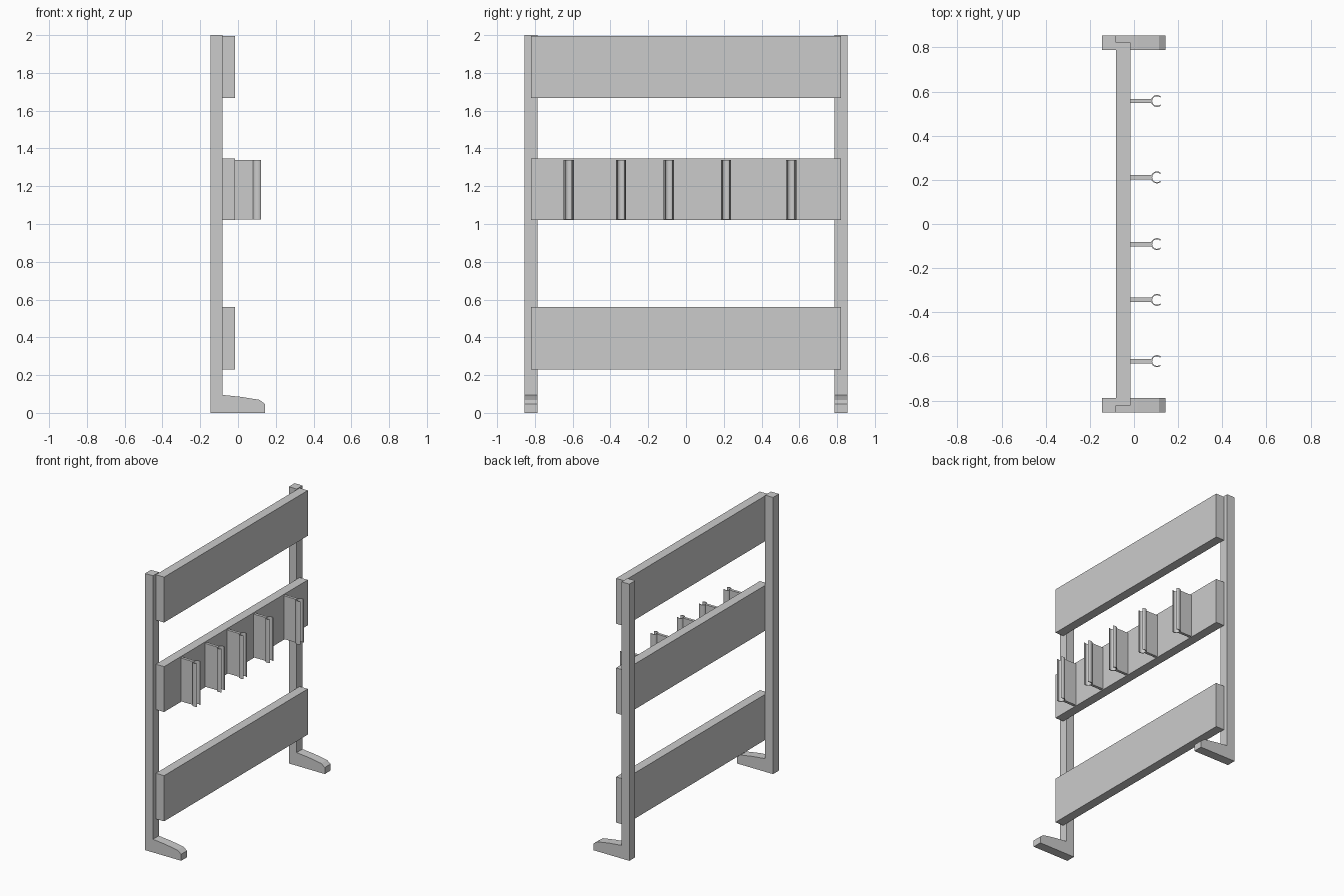
import bpy, bmesh, math
from mathutils import Vector

if "Cube" in bpy.data.objects:
    bpy.data.objects.remove(bpy.data.objects["Cube"])


def extrude(name, points, depth):
    """Solid prism from a closed 3D outline pushed along depth."""
    bm = bmesh.new()
    face = bm.faces.new([bm.verts.new(p) for p in points])
    moved = bmesh.ops.extrude_face_region(bm, geom=[face])["geom"]
    verts = [g for g in moved if isinstance(g, bmesh.types.BMVert)]
    bmesh.ops.translate(bm, verts=verts, vec=Vector(depth))
    bmesh.ops.recalc_face_normals(bm, faces=bm.faces)
    mesh = bpy.data.meshes.new(name)
    bm.to_mesh(mesh)
    bm.free()
    obj = bpy.data.objects.new(name, mesh)
    bpy.context.collection.objects.link(obj)
    return obj


def box(name, x0, x1, y0, y1, z0, z1):
    return extrude(name, [(x0, y0, z0), (x1, y0, z0), (x1, y1, z0), (x0, y1, z0)],
                   (0, 0, z1 - z0))


# Upright posts with forward feet
POST = [(-0.145, 0), (0.143, 0), (0.143, 0.047), (0.114, 0.069), (0.015, 0.085),
        (-0.082, 0.095), (-0.082, 2.0), (-0.145, 2.0)]
for name, y in (("left_post", -0.854), ("right_post", 0.787)):
    extrude(name, [(x, y, z) for x, z in POST], (0, 0.067, 0))

# Cross boards
for name, z0, z1 in (("lower_board", 0.23, 0.56), ("middle_board", 1.02, 1.348),
                     ("upper_board", 1.667, 1.995)):
    box(name, -0.082, -0.016, -0.821, 0.821, z0, z1)

# Tool clips: flat stem with an open C-shaped grip
CX, R_OUT, R_IN, GAP, STEPS = 0.104, 0.027, 0.0215, math.radians(48), 20
Z0, Z1 = 1.025, 1.338
angles = [GAP + (2 * math.pi - 2 * GAP) * i / STEPS for i in range(STEPS + 1)]
for i, y in enumerate((-0.621, -0.344, -0.091, 0.211, 0.557), 1):
    box(f"clip_stem_{i}", -0.016, 0.081, y - 0.010, y + 0.010, Z0, Z1)
    ring = [(CX + R_OUT * math.cos(a), y + R_OUT * math.sin(a), Z0) for a in angles]
    ring += [(CX + R_IN * math.cos(a), y + R_IN * math.sin(a), Z0) for a in reversed(angles)]
    grip = extrude(f"clip_grip_{i}", ring, (0, 0, Z1 - Z0))
    bpy.ops.object.select_all(action='DESELECT')
    grip.select_set(True)
    bpy.context.view_layer.objects.active = grip
    bpy.ops.object.shade_smooth_by_angle(angle=math.radians(35))
